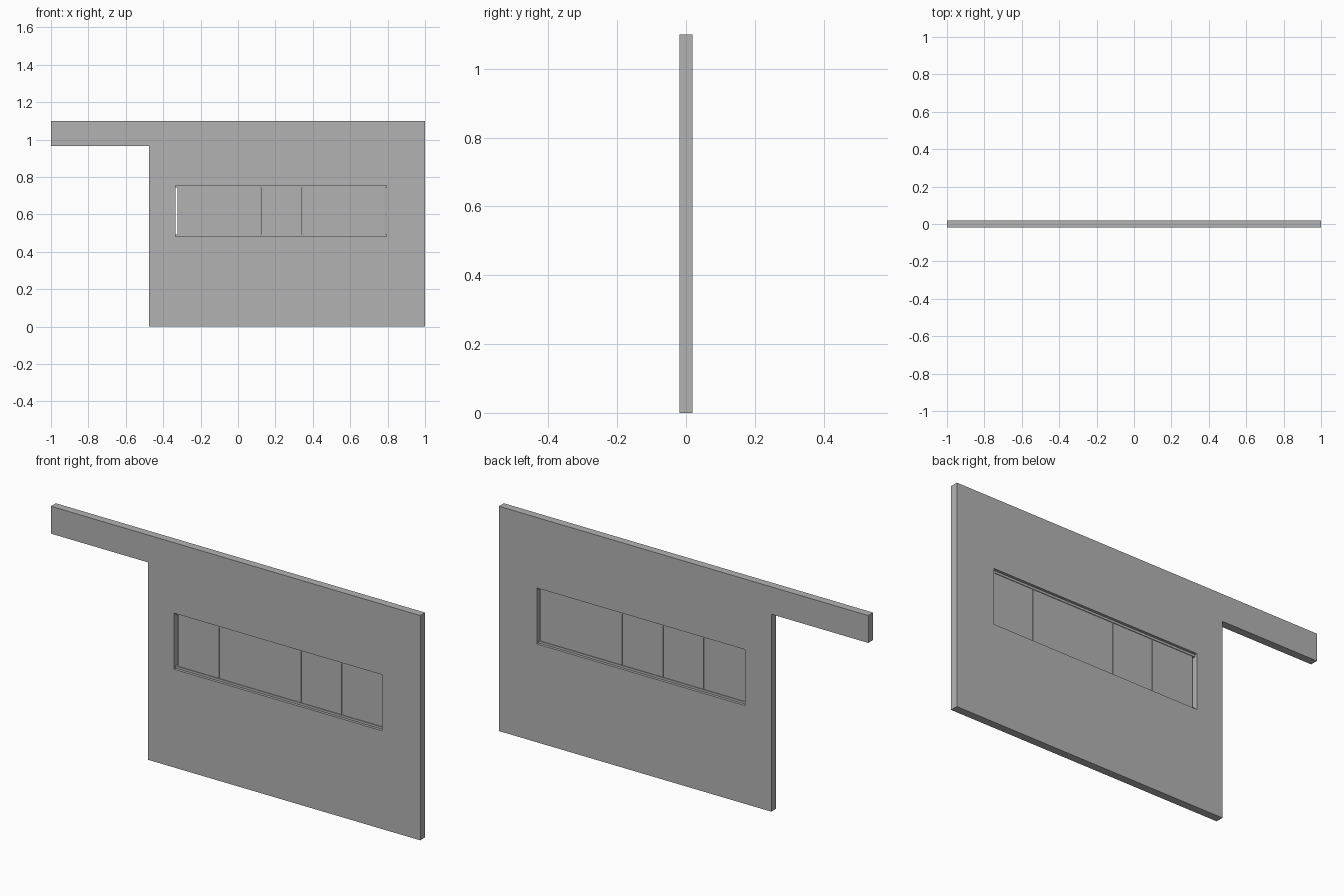
import bpy
import math

if "Cube" in bpy.data.objects:
    bpy.data.objects.remove(bpy.data.objects["Cube"])

HALF_T = 0.019                       # half wall thickness
X0, X1, Z0, Z1 = -0.334, 0.794, 0.481, 0.755   # window opening
RAIL = 0.011                         # rail height

grey = bpy.data.materials.new("plain grey")
grey.diffuse_color = (0.45, 0.45, 0.45, 1)
grey.use_nodes = True
grey.node_tree.nodes["Principled BSDF"].inputs["Base Color"].default_value = grey.diffuse_color


def box(name, x0, x1, y0, y1, z0, z1):
    bpy.ops.mesh.primitive_cube_add(
        size=1, location=((x0 + x1) / 2, (y0 + y1) / 2, (z0 + z1) / 2))
    ob = bpy.context.object
    ob.name = name
    ob.scale = (x1 - x0, y1 - y0, z1 - z0)
    bpy.ops.object.transform_apply(location=False, rotation=False, scale=True)
    ob.data.materials.append(grey)
    return ob


# Wall: flat outline with the window opening as an inner loop, extruded
outline = [(-1, 1.1), (-1, 0.966), (-0.475, 0.966), (-0.475, 0), (1, 0), (1, 1.1)]
opening = [(X0, Z0), (X0, Z1), (X1, Z1), (X1, Z0)]
curve = bpy.data.curves.new("wall", "CURVE")
curve.dimensions = "2D"
curve.fill_mode = "BOTH"
curve.extrude = HALF_T
for pts in (outline, opening):
    sp = curve.splines.new("POLY")
    sp.points.add(len(pts) - 1)
    for p, (x, z) in zip(sp.points, pts):
        p.co = (x, z, 0, 1)
    sp.use_cyclic_u = True
wall = bpy.data.objects.new("wall", curve)
wall.rotation_euler = (math.pi / 2, 0, 0)
bpy.context.collection.objects.link(wall)
bpy.ops.object.select_all(action="DESELECT")
wall.select_set(True)
bpy.context.view_layer.objects.active = wall
bpy.ops.object.convert(target="MESH")
wall = bpy.context.object
wall.data.materials.clear()
wall.data.materials.append(grey)
for f in wall.data.polygons:
    f.use_smooth = False
    f.material_index = 0

# Top and bottom window rails
box("bottom_rail", X0, X1, -0.006, 0.006, Z0, Z0 + RAIL)
box("top_rail", X0, X1, -0.006, 0.006, Z1 - RAIL, Z1)

# Five window panels with hairline joints
edges = [-0.324, -0.099, 0.121, 0.344, 0.564, 0.789]
for i in range(5):
    box(f"window_panel_{i + 1}", edges[i] + 0.001, edges[i + 1] - 0.001,
        -0.003, 0.003, Z0 + RAIL, Z1 - RAIL)
